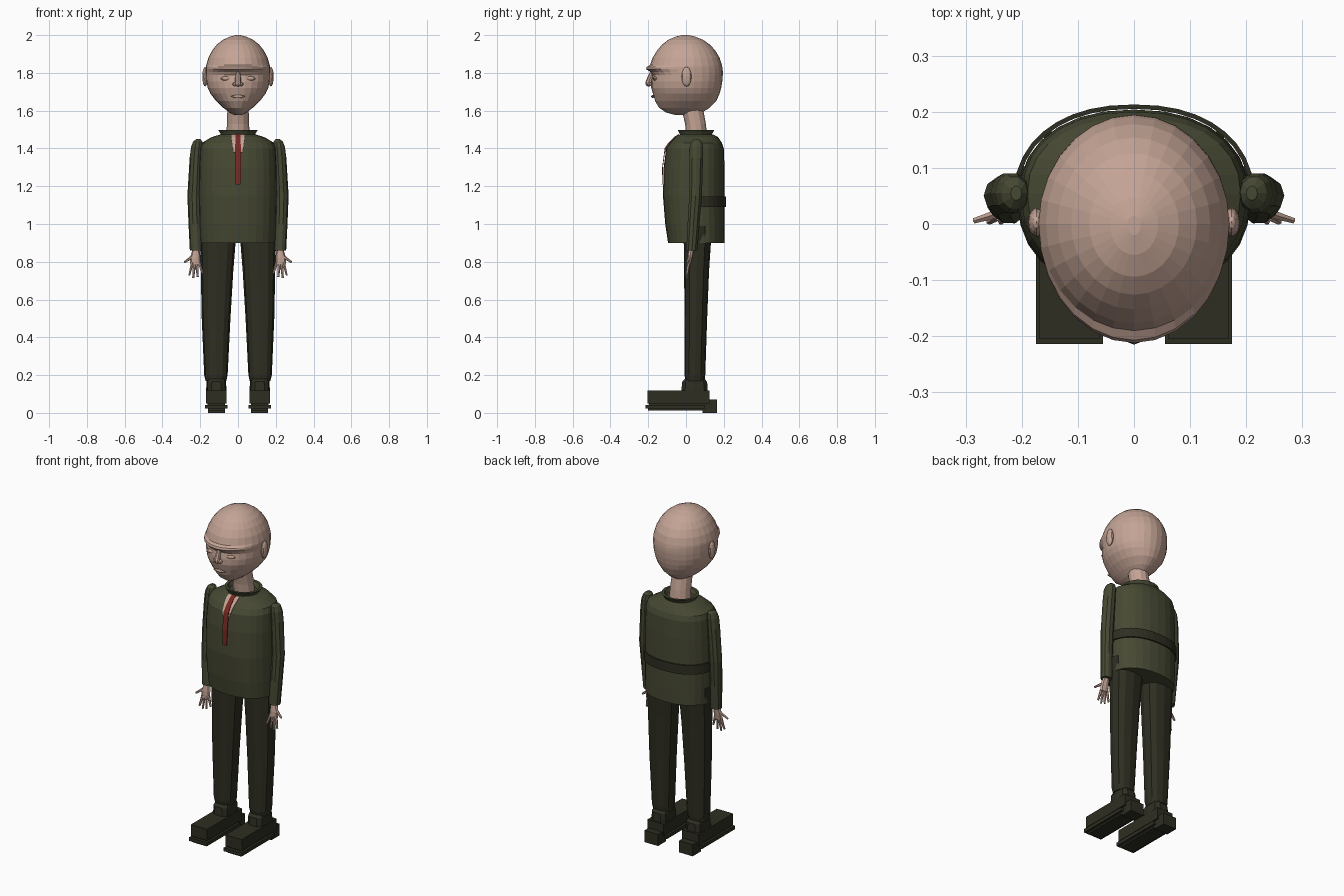
import bpy, bmesh, math
from mathutils import Vector

if "Cube" in bpy.data.objects:
    bpy.data.objects.remove(bpy.data.objects["Cube"], do_unlink=True)


def material(name, rgb):
    m = bpy.data.materials.new(name)
    m.use_nodes = True
    m.diffuse_color = (*rgb, 1)
    m.node_tree.nodes["Principled BSDF"].inputs["Base Color"].default_value = (*rgb, 1)
    return m


SKIN = material("skin", (.55, .37, .30))
JACKET = material("olive_cloth", (.062, .066, .033))
DARK = material("dark_olive", (.027, .027, .016))
RED = material("red_tie", (.19, .022, .015))


def finish(name, bm, mat):
    bmesh.ops.recalc_face_normals(bm, faces=bm.faces)
    me = bpy.data.meshes.new(name)
    bm.to_mesh(me)
    bm.free()
    me.materials.append(mat)
    ob = bpy.data.objects.new(name, me)
    bpy.context.collection.objects.link(ob)
    return ob


def spow(v, p):
    return math.copysign(abs(v) ** p, v)


def ring_point(a, z, rx, front, back, cx=0, cy=None, p=2.0):
    """Point on an oval whose front and back depths may differ."""
    cy = (front + back) / 2 if cy is None else cy
    s = spow(math.sin(a), 2 / p)
    return Vector((cx + rx * spow(math.cos(a), 2 / p),
                   cy + s * (back - cy if s > 0 else cy - front), z))


def loft(name, rings, sides, mat, cy=None, p=2.0, side=1, caps=True):
    """Rings are (z, half width, front y, back y, centre x)."""
    bm = bmesh.new()
    loops = []
    for z, rx, front, back, *cx in rings:
        x = side * cx[0] if cx else 0
        loops.append([bm.verts.new(ring_point(2 * math.pi * i / sides, z, rx, front, back, x, cy, p))
                      for i in range(sides)])
    for lo, hi in zip(loops, loops[1:]):
        for i in range(sides):
            j = (i + 1) % sides
            bm.faces.new((lo[i], lo[j], hi[j], hi[i]))
    if caps:
        bm.faces.new(loops[0])
        bm.faces.new(loops[-1])
    return finish(name, bm, mat)


def box(name, lo, hi, mat):
    bm = bmesh.new()
    bmesh.ops.create_cube(bm, size=1)
    for v in bm.verts:
        v.co = [(a + b) / 2 + c * (b - a) for a, b, c in zip(lo, hi, v.co)]
    return finish(name, bm, mat)


def tube(name, a, b, r1, r2, mat, sides=6):
    a, b = Vector(a), Vector(b)
    bm = bmesh.new()
    bmesh.ops.create_cone(bm, cap_ends=True, segments=sides, radius1=r1, radius2=r2, depth=(b - a).length)
    rot = (b - a).to_track_quat("Z", "Y")
    for v in bm.verts:
        v.co = rot @ v.co + (a + b) / 2
    return finish(name, bm, mat)


def blob(name, centre, size, mat, u=12, v=8):
    bm = bmesh.new()
    bmesh.ops.create_uvsphere(bm, u_segments=u, v_segments=v, radius=1)
    for w in bm.verts:
        w.co = [c + s * k for c, s, k in zip(centre, size, w.co)]
    return finish(name, bm, mat)


def ribbon(name, rows, mat, thick):
    """Thin plate from pairs of edge points."""
    bm = bmesh.new()
    pairs = [[bm.verts.new(q) for q in row] for row in rows]
    for (a, b), (c, d) in zip(pairs, pairs[1:]):
        bm.faces.new((a, b, d, c))
    ob = finish(name, bm, mat)
    mod = ob.modifiers.new("thickness", "SOLIDIFY")
    mod.thickness = thick
    mod.offset = 0
    return ob


# Jacket body
body = [(.90, .20, -.095, .203), (1.0, .204, -.11, .204), (1.15, .207, -.122, .204),
        (1.3, .205, -.118, .204), (1.4, .20, -.105, .20), (1.43, .19, -.085, .19),
        (1.46, .14, -.055, .17), (1.475, .09, -.03, .14)]
loft("jacket", body, 28, JACKET, p=2.25)


def front_y(z):
    for a, b in zip(body, body[1:]):
        if a[0] <= z <= b[0]:
            return a[2] + (b[2] - a[2]) * (z - a[0]) / (b[0] - a[0])


# Shirt opening and tie lie on the jacket front
def front_plate(name, levels, mat, lift):
    ribbon(name, [[(s * w, front_y(z) - lift, z) for s in (-1, 1)] for z, w in levels], mat, .004)


front_plate("shirt_opening", [(1.38, .022), (1.4, .027), (1.43, .031), (1.46, .036), (1.472, .036)], SKIN, .002)
front_plate("tie", [(1.21, .014), (1.3, .016), (1.4, .016), (1.43, .014), (1.46, .013), (1.474, .013)], RED, .006)

# Half belt across the back
belt = []
for i in range(19):
    a = math.radians(5 + 170 * i / 18)
    belt.append([ring_point(a, z, .211, -.122, .209, p=2.25) for z in (1.09, 1.145)])
ribbon("back_belt", belt, DARK, .008)

# Collar and neck
loft("collar", [(1.46, .088, -.03, .135), (1.478, .092, -.035, .14), (1.498, .105, -.045, .152),
                (1.498, .09, -.03, .137), (1.47, .075, -.015, .12)], 18, JACKET, caps=False)
loft("neck", [(1.44, .062, .005, .115), (1.53, .059, -.005, .105), (1.64, .055, -.03, .085)], 12, SKIN)

# Head with brow shelf and narrow chin
loft("head", [(1.578, .02, -.06, .05), (1.59, .045, -.105, .085), (1.615, .078, -.142, .125),
              (1.65, .115, -.163, .16), (1.69, .146, -.175, .178), (1.72, .160, -.184, .186),
              (1.755, .168, -.184, .192), (1.79, .170, -.178, .195), (1.805, .170, -.188, .195),
              (1.82, .170, -.212, .194), (1.832, .170, -.207, .192), (1.842, .168, -.190, .190),
              (1.88, .157, -.177, .178), (1.92, .136, -.152, .154), (1.95, .112, -.126, .126),
              (1.975, .080, -.094, .09), (1.992, .043, -.055, .048), (2.0, .012, -.02, .014)],
     28, SKIN, cy=0)

# Nose
tube("nose_bridge", (0, -.18, 1.80), (0, -.198, 1.75), .012, .017, SKIN, 8)
blob("nose_tip", (0, -.198, 1.745), (.018, .017, .017), SKIN, 8, 6)
blob("lips", (0, -.177, 1.675), (.04, .008, .008), SKIN, 10, 6)

for s, tag in ((1, "left"), (-1, "right")):
    # Face details
    blob(tag + "_nostril", (s * .017, -.192, 1.74), (.012, .012, .011), SKIN, 8, 6)
    blob(tag + "_eyelid", (s * .062, -.163, 1.77), (.034, .012, .011), SKIN, 10, 6)
    blob(tag + "_ear", (s * .174, .003, 1.78), (.015, .026, .052), SKIN)

    # Sleeve
    loft(tag + "_sleeve", [(.86, .033, .0, .062, .222), (1.0, .034, .007, .073, .228),
                           (1.15, .036, .015, .086, .232), (1.35, .034, .018, .092, .222),
                           (1.41, .031, .018, .092, .217), (1.437, .024, .026, .085, .213),
                           (1.45, .01, .042, .068, .21)], 10, JACKET, side=s)

    # Hand
    loft(tag + "_palm", [(.785, .027, .006, .026, .226), (.82, .028, .006, .034, .226),
                         (.87, .018, .012, .044, .222)], 8, SKIN, side=s)
    fingers = {"thumb": ((.245, .018, .825), (.284, .006, .797)),
               "index": ((.242, .014, .795), (.258, .004, .728)),
               "middle": ((.231, .014, .79), (.237, .004, .714)),
               "ring": ((.219, .014, .79), (.213, .006, .72)),
               "little": ((.207, .016, .80), (.187, .008, .738))}
    for part, ((ax, ay, az), (bx, by, bz)) in fingers.items():
        tube(f"{tag}_{part}_finger", (s * ax, ay, az), (s * bx, by, bz), .0085, .0055, SKIN)

    # Trouser leg, reaching up past the jacket hem at the hip
    loft(tag + "_trouser_leg", [(.17, .055, -.003, .098, .117), (.2, .062, -.008, .102, .117),
                                (.5, .076, -.008, .112, .116), (.75, .086, -.01, .122, .111),
                                (.9, .094, -.012, .132, .107), (.99, .104, -.005, .13, .107)],
         12, DARK, side=s, p=2.4)

    # Boot cuff, shoe, sole and heel
    loft(tag + "_boot_cuff", [(.11, .054, -.028, .118, .115), (.165, .052, -.022, .114, .115),
                              (.18, .046, -.008, .1, .115)], 10, DARK, side=s, p=3)

    def foot(part, half, y0, y1, z0, z1):
        box(f"{tag}_{part}", (s * .115 - half, y0, z0), (s * .115 + half, y1, z1), DARK)

    foot("shoe", .054, -.205, .125, .05, .118)
    foot("welt", .046, -.195, .1, .04, .055)
    foot("sole", .06, -.214, .1, .022, .043)
    foot("tread", .045, -.2, .1, .012, .022)
    foot("heel", .045, .088, .165, 0, .07)
